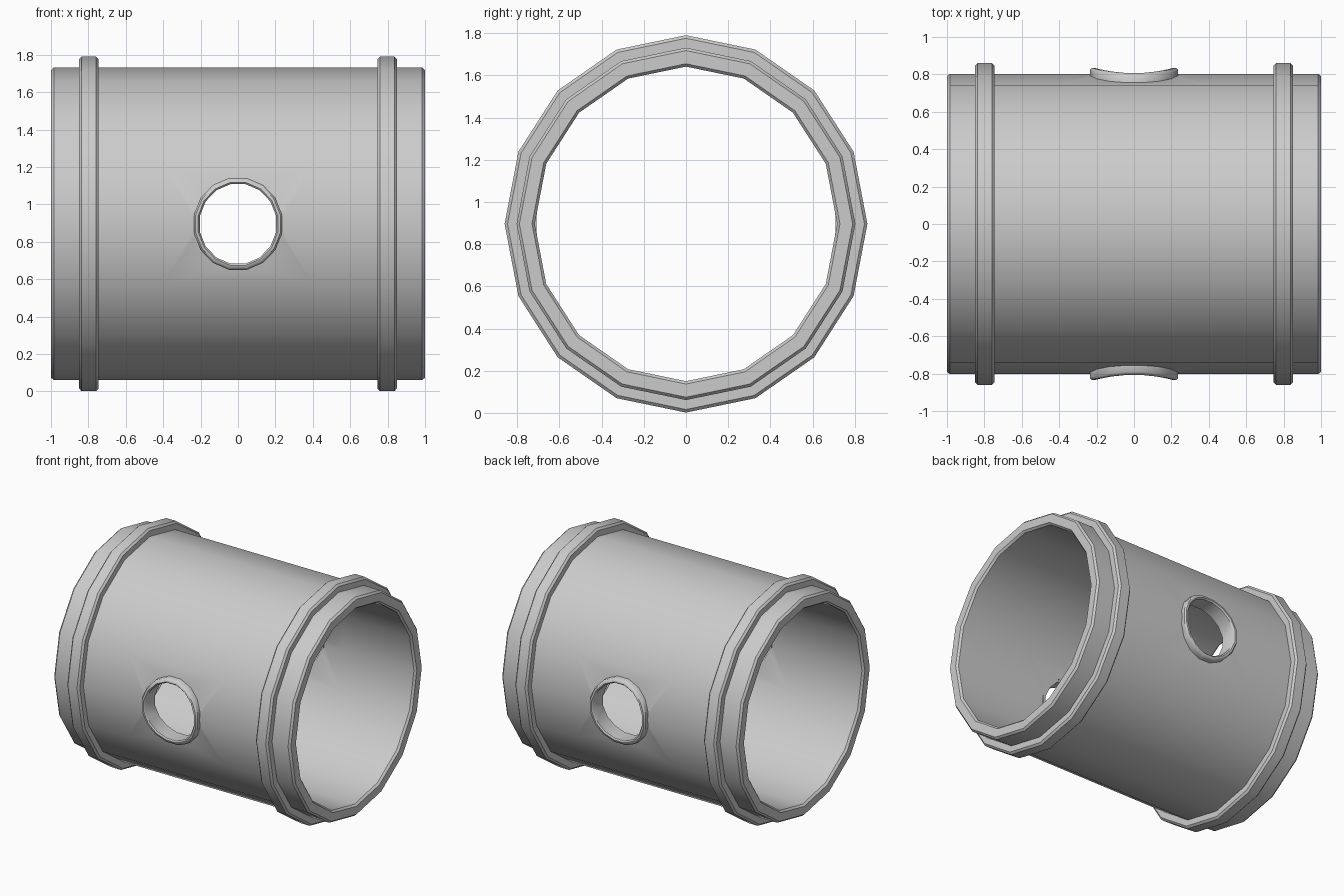
import bpy, bmesh
from math import sin, cos, pi, sqrt, radians

if "Cube" in bpy.data.objects:
    bpy.data.objects.remove(bpy.data.objects["Cube"])

N = 16          # sides of pipe and ports
ZS = 1.04       # slight vertical stretch
CZ = 0.896      # height of the pipe axis


def finish(name, loops):
    """Skin a closed series of closed loops into a ring-shaped solid."""
    bm = bmesh.new()
    rows = [[bm.verts.new(p) for p in loop] for loop in loops]
    for i, a in enumerate(rows):
        b = rows[(i + 1) % len(rows)]
        for j in range(len(a)):
            k = (j + 1) % len(a)
            bm.faces.new((a[j], a[k], b[k], b[j]))
    bmesh.ops.recalc_face_normals(bm, faces=bm.faces)
    me = bpy.data.meshes.new(name)
    bm.to_mesh(me)
    bm.free()
    ob = bpy.data.objects.new(name, me)
    bpy.context.collection.objects.link(ob)
    return ob


def smooth(ob):
    bpy.ops.object.select_all(action='DESELECT')
    ob.select_set(True)
    bpy.context.view_layer.objects.active = ob
    bpy.ops.object.shade_smooth_by_angle(angle=radians(40))


def lathe(name, profile):
    """Revolve a closed (x, radius) profile around the pipe axis."""
    angles = [2 * pi * i / N for i in range(N)]
    return finish(name, [[(x, r * cos(t), CZ + ZS * r * sin(t)) for x, r in profile]
                         for t in angles])


# Main pipe with softened ends
half = [(0.4, 0.803), (0.985, 0.803), (1.0, 0.79), (1.0, 0.73), (0.985, 0.717), (0.4, 0.717)]
pipe = lathe("pipe_body", half + [(-x, r) for x, r in reversed(half)])

# Cross bore for the two side ports
bpy.ops.mesh.primitive_cylinder_add(vertices=N, radius=0.222, depth=3,
                                    location=(0, 0, CZ), rotation=(pi / 2, 0, 0))
cutter = bpy.context.object
cutter.name = "port_cutter"
cutter.hide_render = True
cutter.scale = (1, ZS, 1)
for v in cutter.data.vertices:   # half-step turn so flats face up and down
    x, y = v.co.x, v.co.y
    c, s = cos(pi / N), sin(pi / N)
    has_vertex_on_axis = True
    v.co.x, v.co.y = c * x - s * y, s * x + c * y
bpy.context.view_layer.objects.active = pipe
mod = pipe.modifiers.new("ports", 'BOOLEAN')
mod.operation = 'DIFFERENCE'
mod.solver = 'EXACT'
mod.object = cutter
bpy.ops.object.modifier_apply(modifier=mod.name)
bpy.data.objects.remove(cutter)
smooth(pipe)

# Raised bands near both ends
for side, name in ((-1, "left_band"), (1, "right_band")):
    band = [(0.745, 0.76), (0.745, 0.846), (0.759, 0.86),
            (0.836, 0.86), (0.85, 0.846), (0.85, 0.76)]
    smooth(lathe(name, [(side * x, r) for x, r in band]))

# Port collars following the curve of the pipe wall
# (collar radius, wall radius it follows, offset from that wall)
collar = [(0.241, 0.803, -0.03), (0.241, 0.803, 0.022), (0.231, 0.803, 0.033),
          (0.217, 0.803, 0.033), (0.208, 0.803, 0.022),
          (0.208, 0.709, 0.0), (0.23, 0.709, 0.0)]
for side, name in ((-1, "front_port_collar"), (1, "back_port_collar")):
    loops = []
    for rho, wall, off in collar:
        loop = []
        for i in range(N):
            t = 2 * pi * (i + 0.5) / N
            h = rho * sin(t)
            loop.append((rho * cos(t), side * (sqrt(wall ** 2 - h ** 2) + off), CZ + ZS * h))
        loops.append(loop)
    smooth(finish(name, loops))
